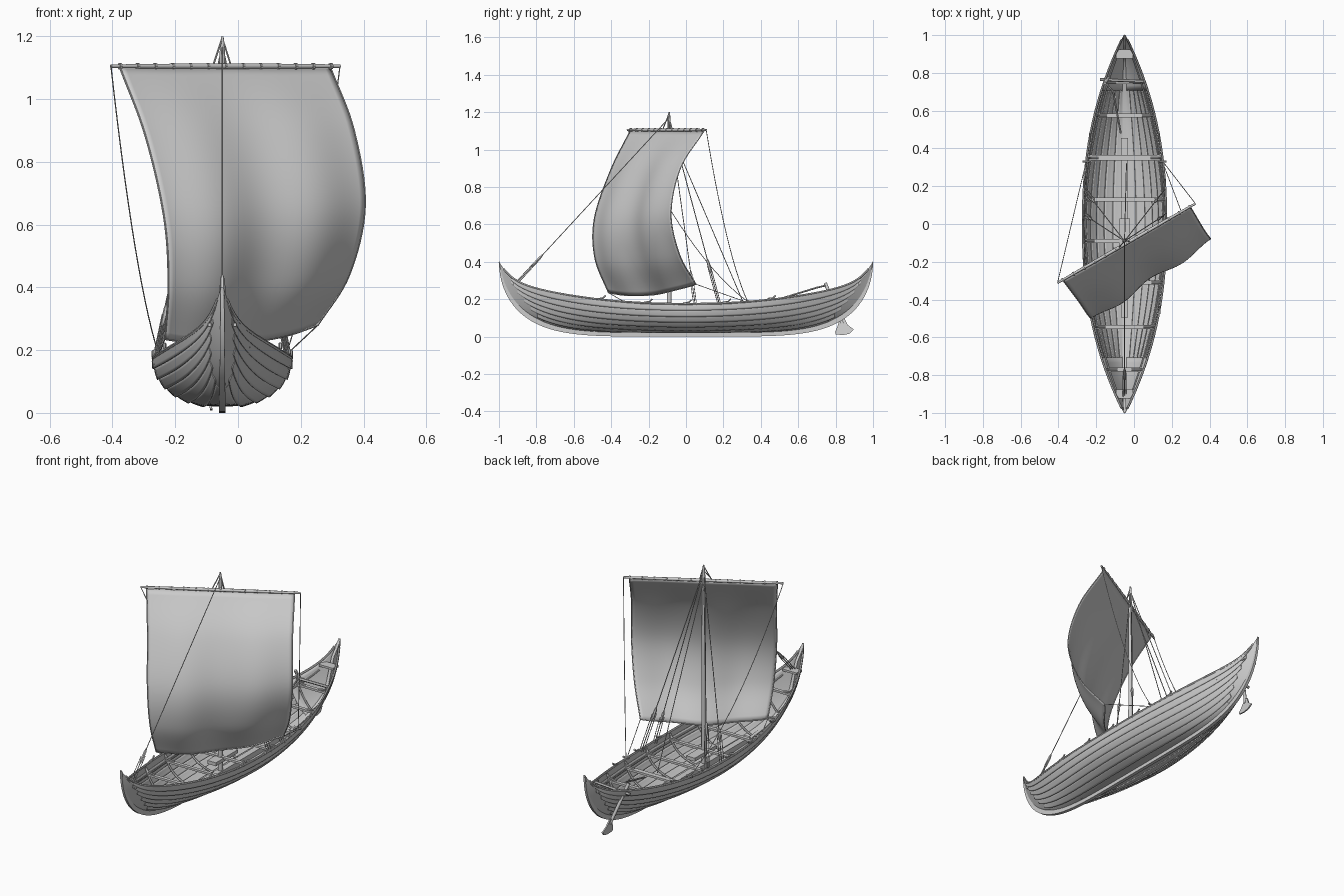
import bpy, bmesh, math
from mathutils import Vector

if "Cube" in bpy.data.objects:
    bpy.data.objects.remove(bpy.data.objects["Cube"])

CX = -0.05   # hull centreline
MY = -0.09   # mast position along the hull


def lerp(a, b, f):
    return a + (b - a) * f


def finish(o, smooth=True):
    bpy.ops.object.select_all(action='DESELECT')
    o.select_set(True)
    bpy.context.view_layer.objects.active = o
    if smooth:
        bpy.ops.object.shade_smooth_by_angle(angle=math.radians(40))
    return o


def mesh_obj(name, verts, faces, loc=(0, 0, 0), thick=0, mirror=False):
    me = bpy.data.meshes.new(name)
    me.from_pydata(verts, [], faces)
    bm = bmesh.new()
    bm.from_mesh(me)
    bmesh.ops.recalc_face_normals(bm, faces=bm.faces)
    bm.to_mesh(me)
    bm.free()
    o = bpy.data.objects.new(name, me)
    o.location = loc
    bpy.context.collection.objects.link(o)
    finish(o)
    if thick:
        m = o.modifiers.new("thickness", 'SOLIDIFY')
        m.thickness, m.offset = thick, 0
    if mirror:
        o.modifiers.new("mirror", 'MIRROR')
    return o


def grid_faces(rows, cols, start=0, wrap=False):
    n = cols if wrap else cols - 1
    return [(start + i * cols + j, start + i * cols + (j + 1) % cols,
             start + (i + 1) * cols + (j + 1) % cols, start + (i + 1) * cols + j)
            for i in range(rows - 1) for j in range(n)]


def tube(name, pts, r=0.0022, radii=None, res=1):
    cu = bpy.data.curves.new(name, 'CURVE')
    cu.dimensions, cu.bevel_depth, cu.bevel_resolution, cu.use_fill_caps = '3D', r, res, True
    sp = cu.splines.new('POLY')
    sp.points.add(len(pts) - 1)
    for i, p in enumerate(pts):
        sp.points[i].co = (*p, 1)
        sp.points[i].radius = radii[i] if radii else 1
    o = bpy.data.objects.new(name, cu)
    bpy.context.collection.objects.link(o)
    finish(o, False)
    bpy.ops.object.convert(target='MESH')
    return finish(bpy.context.object)


def sag(a, b, amount, n=14):
    a, b = Vector(a), Vector(b)
    return [a.lerp(b, i / n) - Vector((0, 0, 4 * amount * (i / n) * (1 - i / n))) for i in range(n + 1)]


def box(name, loc, size):
    bpy.ops.mesh.primitive_cube_add(size=1, location=loc)
    o = bpy.context.object
    o.name, o.scale = name, size
    return o


# Hull form: keel line, sheer line, half width and section
def keel_z(y):
    return 0.4 * (1 - math.sqrt(max(0, 1 - abs(y) ** 5.2)))


def sheer_z(y):
    return 0.175 + 0.13 * abs(y) ** 2.2 + 0.095 * abs(y) ** 16


def section(y, t):
    s = abs(y)
    w = 0.217 * (1 - s ** 2.3) + 0.003
    zs = sheer_z(y)
    zb = min(keel_z(y) + 0.022, zs)
    a, f = t * math.pi / 2, s ** 1.5
    return Vector((w * lerp(math.sin(a) ** 0.88, t, f), y, zb + (zs - zb) * lerp(1 - math.cos(a), t, f)))


def hull_pt(y, t, off=0, side=1, world=False):
    p = section(y, t)
    d = section(y, min(t + 0.02, 1.02)) - section(y, max(t - 0.02, 0))
    p += Vector((d.z, 0, -d.x)).normalized() * off
    p.x = max(p.x, 0)
    return Vector((CX + side * p.x, p.y, p.z)) if world else p


# Clinker strakes, each lapping over the one below and stopping in steps at the stems
K, N, M = 7, 56, 4
verts, faces = [], []
for k in range(K):
    end = 0.76 + 0.21 * (k / (K - 1))
    start = len(verts)
    for i in range(N + 1):
        y = end * math.sin((i / N - 0.5) * math.pi)
        for j in range(M + 1):
            f = j / M
            verts.append(hull_pt(y, min((k + f * 1.06) / K, 1), 0.006 * (1 - f) if k else 0))
    faces += grid_faces(N + 1, M + 1, start)
mesh_obj("hull_strakes", verts, faces, (CX, 0, 0), 0.004, True)

# Smooth stem wings at both ends
for sgn, nm in ((-1, "bow_wing"), (1, "stern_wing")):
    ys = [sgn * math.sin(lerp(0.25, 0.5, i / 20) * math.pi) for i in range(21)]
    mesh_obj(nm, [hull_pt(y, j / 8) for y in ys for j in range(9)], grid_faces(21, 9), (CX, 0, 0), 0.004, True)

# Keel running up into the curved stems
verts = []
for i in range(81):
    y = math.sin((i / 80 - 0.5) * math.pi)
    zk, zs = keel_z(y), sheer_z(y)
    top = lerp(min(zk + 0.034, zs + 0.001), zs + 0.001, min(1, max(0, (abs(y) - 0.88) / 0.06)))
    h = lerp(0.010, 0.006, abs(y) ** 8)
    verts += [(-h, y, zk), (h, y, zk), (h, y, top), (-h, y, top)]
mesh_obj("keel_and_stems", verts, grid_faces(81, 4, wrap=True) + [(0, 1, 2, 3), (320, 321, 322, 323)], (CX, 0, 0))

# Gunwales and inner stringers
for side in (-1, 1):
    ys = [0.975 * math.sin((i / 48 - 0.5) * math.pi) for i in range(49)]
    tube("gunwale", [hull_pt(y, 1, 0, side, True) for y in ys], 0.006)
    tube("stringer", [hull_pt(y * 0.9, 0.8, -0.006, side, True) for y in ys], 0.004)

# Ribs, thwarts and keelson
for y in (-0.77, -0.545, -0.31, -0.09, 0.13, 0.35, 0.575, 0.75):
    ts = [i / 12 for i in range(-12, 13)]
    tube("rib", [hull_pt(y, abs(t) * 0.95, -0.006, 1 if t > 0 else -1, True) for t in ts], 0.006)
    p = section(y, 0.82)
    box("thwart", (CX, y, p.z), (2 * p.x, 0.028 if y == 0.35 else 0.02, 0.012))
    for side in (-1, 1):
        tube("knee", [(CX + side * (p.x - 0.05), y, p.z + 0.006), (CX + side * (p.x - 0.01), y, p.z + 0.014),
                      hull_pt(y, 0.97, -0.006, side, True)], 0.005)
box("keelson", (CX, -0.02, 0.042), (0.035, 0.95, 0.03))
box("mast_partner", (CX, MY + 0.02, 0.125), (0.055, 0.2, 0.02))
for y in (-0.9, 0.9):
    p = section(y, 0.9)
    box("breasthook", (CX, y, p.z), (2 * p.x, 0.05, 0.012))

# Rowing cleats on the rail
for side in (-1, 1):
    for y in (-0.45, -0.2, 0.01, 0.22, 0.46):
        p = hull_pt(y, 1, 0, side, True)
        tube("rail_cleat", [p + Vector((0, -0.025, 0.004)), p + Vector((0, 0.005, 0.008)), p + Vector((0, 0.02, 0.022))], 0.005)

# Mast and yard
tube("mast", [(CX, MY, 0.04), (CX, MY, 0.7), (CX, MY, 1.15), (CX, MY, 1.2)], 0.012, [1.1, 0.95, 0.7, 0.35], 4)
ya, yb = Vector((-0.405, -0.312, 1.105)), Vector((0.325, 0.108, 1.105))
tube("yard", [ya.lerp(yb, f) for f in (0, 0.25, 0.5, 0.75, 1)], 0.009, [0.65, 0.9, 1, 0.9, 0.65], 3)
along = (yb - ya).normalized()
for i in range(13):
    c = ya.lerp(yb, 0.04 + 0.92 * i / 12)
    tube("yard_lashing", [c - along * 0.004, c + along * 0.004], 0.0105, None, 2)

# Billowing square sail: two curved edges and a double-lobed belly between them
left = [(-0.375, -0.30, 1.097), (-0.296, -0.405, 0.885), (-0.237, -0.490, 0.63), (-0.222, -0.487, 0.42), (-0.233, -0.415, 0.235)]
right = [(0.296, 0.095, 1.097), (0.370, -0.03, 0.90), (0.405, -0.08, 0.66), (0.355, -0.035, 0.44), (0.255, 0.053, 0.28)]


def spline(pts, v):
    P = [Vector(p) for p in pts]
    P = [2 * P[0] - P[1]] + P + [2 * P[-1] - P[-2]]
    i = min(int(v * 4), 3)
    f = v * 4 - i
    a, b, c, d = P[i:i + 4]
    return 0.5 * (2 * b + (c - a) * f + (2 * a - 5 * b + 4 * c - d) * f * f + (3 * b - a - 3 * c + d) * f ** 3)


verts, R, C = [], 32, 36
for i in range(R + 1):
    v = i / R
    a, b = spline(left, v), spline(right, v)
    for j in range(C + 1):
        u = j / C
        bulge = 0.028 * math.sin(2 * math.pi * u) ** 2 * math.sin(math.pi * v * 0.75)
        verts.append(a.lerp(b, u) + Vector((0.5 * bulge, -0.86 * bulge, -0.14 * u * (1 - u) * v * v)))
mesh_obj("sail", verts, grid_faces(R + 1, C + 1), thick=0.003)
for nm, idx in (("left_leech_rope", [i * (C + 1) for i in range(R + 1)]),
                ("right_leech_rope", [i * (C + 1) + C for i in range(R + 1)]),
                ("foot_rope", [R * (C + 1) + j for j in range(C + 1)])):
    tube(nm, [verts[i] for i in idx], 0.003)

# Standing rigging with wooden toggles
head = Vector((CX, MY, 1.17))


def stay(name, foot, toggle_at):
    foot = Vector(foot)
    tube(name, [head, foot], 0.0025)
    d = foot - head
    c = head + d * toggle_at
    tube("toggle", [c - d * 0.035, c - d * 0.02, c + d * 0.02, c + d * 0.035], 0.008, [0.5, 1, 1, 0.5])
    off = Vector((0.008, 0.008, 0))
    tube("toggle_lashing", [c + off, foot + off], 0.002)
    tube("toggle_lashing", [c - off, foot - off], 0.002)


stay("forestay", (CX, -0.93, 0.26), 0.84)
for side in (-1, 1):
    for y, at in ((0.05, 0.85), (0.18, 0.79)):
        stay("shroud", hull_pt(y, 0.95, -0.004, side, True), at)
    # yard braces, lifts and sheets
    rail = hull_pt(0.33, 1, 0, side, True)
    tube("brace", sag(ya if side < 0 else yb, rail, 0.11), 0.002)
    tube("yard_lift", [(CX, MY, 1.195), ya.lerp(yb, 0.485 + side * 0.04)], 0.003)
    tube("sheet", [left[-1] if side < 0 else right[-1], hull_pt(-0.33 if side < 0 else 0.32, 1, 0, side, True)], 0.002)
    tube("belaying_pin", [rail + Vector((-0.02, 0, 0.006)), rail + Vector((0.02, 0, 0.006))], 0.005)
tube("halyard", [head - Vector((0, 0, 0.06)), (CX + 0.01, 0.32, 0.15)], 0.0025)

# Steering oar on the starboard quarter, with tiller
top, low = Vector((-0.155, 0.745, 0.285)), Vector((-0.098, 0.835, 0.07))
tube("steering_oar_shaft", [top, low], 0.009, None, 3)
prof = [(0.822, 0.10), (0.812, 0.06), (0.797, 0.025), (0.80, 0.012), (0.84, 0.008), (0.875, 0.016), (0.897, 0.038), (0.865, 0.062), (0.845, 0.10)]
n = len(prof)
verts = [(-0.085 - (z - 0.01) * 0.2 + dx, y, z) for dx in (-0.004, 0.004) for y, z in prof]
mesh_obj("steering_oar_blade", verts, [tuple(range(n)), tuple(range(n, 2 * n))] +
         [(i, (i + 1) % n, n + (i + 1) % n, n + i) for i in range(n)])
tube("tiller", [(-0.157, 0.755, 0.275), (-0.11, 0.70, 0.262), (-0.07, 0.48, 0.195)], 0.005)
tube("oar_beam", [hull_pt(0.765, 0.97, 0.03, -1, True), hull_pt(0.755, 0.97, 0, 1, True)], 0.008)
